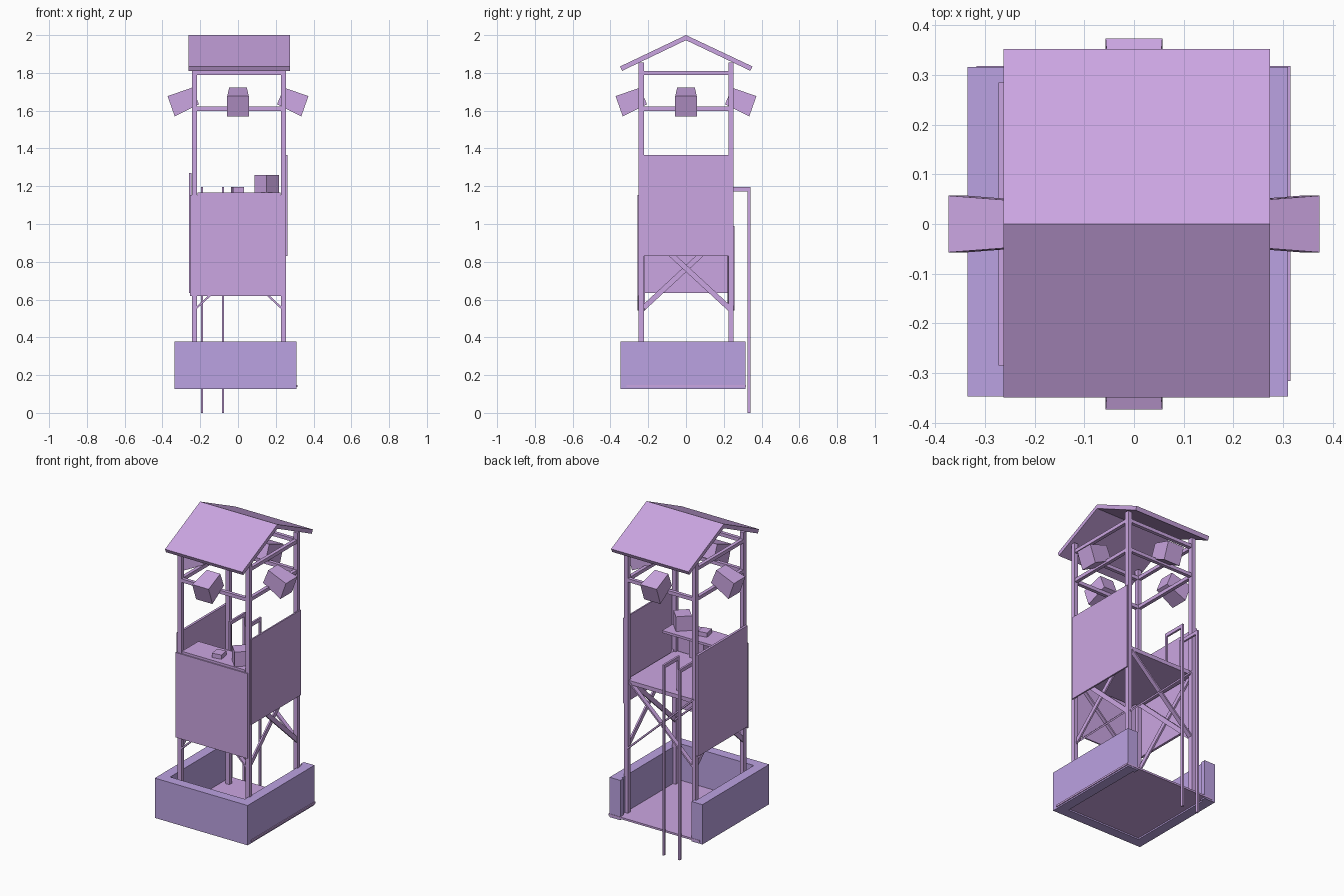
import bpy, bmesh
from math import radians
from mathutils import Vector, Matrix

if "Cube" in bpy.data.objects:
    bpy.data.objects.remove(bpy.data.objects["Cube"])


def material(name, rgb):
    m = bpy.data.materials.new(name)
    m.diffuse_color = (*rgb, 1)
    m.use_nodes = True
    m.node_tree.nodes["Principled BSDF"].inputs["Base Color"].default_value = m.diffuse_color
    return m


LILAC = material("lilac", (0.60, 0.38, 0.76))
VIOLET = material("violet", (0.50, 0.36, 0.76))


def finish(name, bm, mat=LILAC):
    bmesh.ops.recalc_face_normals(bm, faces=bm.faces)
    me = bpy.data.meshes.new(name)
    bm.to_mesh(me)
    bm.free()
    me.materials.append(mat)
    ob = bpy.data.objects.new(name, me)
    bpy.context.collection.objects.link(ob)
    return ob


def box(name, x, y, z, turn=0, mat=LILAC):
    """Box from (min, max) ranges, optionally turned about its own vertical axis."""
    bm = bmesh.new()
    size = [r[1] - r[0] for r in (x, y, z)]
    mid = Vector([(r[0] + r[1]) / 2 for r in (x, y, z)])
    mtx = Matrix.Translation(mid) @ Matrix.Rotation(radians(turn), 4, 'Z') @ Matrix.Diagonal((*size, 1))
    bmesh.ops.create_cube(bm, size=1, matrix=mtx)
    return finish(name, bm, mat)


def bar(name, p, q, w, d):
    """Rectangular bar between two points."""
    p, q = Vector(p), Vector(q)
    v = q - p
    bm = bmesh.new()
    mtx = (Matrix.Translation((p + q) / 2) @ v.to_track_quat('Z', 'Y').to_matrix().to_4x4()
           @ Matrix.Diagonal((w, d, v.length, 1)))
    bmesh.ops.create_cube(bm, size=1, matrix=mtx)
    return finish(name, bm)


def prism(name, points, offset, mat=LILAC):
    """Extrude a flat outline along an offset."""
    bm = bmesh.new()
    face = bm.faces.new([bm.verts.new(p) for p in points])
    ext = bmesh.ops.extrude_face_region(bm, geom=[face])
    bmesh.ops.translate(bm, vec=offset, verts=[g for g in ext["geom"] if isinstance(g, bmesh.types.BMVert)])
    return finish(name, bm, mat)


# base floor and low surrounding wall, open at the back
box("base_floor", (-0.317, 0.315), (-0.316, 0.318), (0.136, 0.148))
outline = [(-0.335, -0.347), (0.31, -0.347), (0.31, 0.316), (0.235, 0.316), (0.235, 0.285), (0.247, 0.285),
           (0.247, -0.285), (-0.272, -0.285), (-0.272, 0.285), (-0.26, 0.285), (-0.26, 0.316), (-0.335, 0.316)]
prism("base_wall", [(x, y, 0.127) for x, y in outline], (0, 0, 0.25), VIOLET)

# corner posts
XS, YS = (-0.231, 0.241), (-0.237, 0.239)
for x in XS:
    for y in YS:
        box("corner_post", (x - 0.0135, x + 0.0135), (y - 0.0135, y + 0.0135), (0.14, 1.855))

# horizontal beams and crossed braces on every side
for z in (1.80, 1.61):
    for y in YS:
        bar("cross_beam", (XS[0], y, z), (XS[1], y, z), 0.022, 0.022)
    for x in XS:
        bar("side_beam", (x, YS[0], z), (x, YS[1], z), 0.022, 0.022)
LOW, HIGH = 0.545, 0.985
for a, b, off in ((LOW, HIGH, -0.005), (HIGH, LOW, 0.005)):
    for y in YS:
        bar("brace", (XS[0], y + off, a), (XS[1], y + off, b), 0.028, 0.01)
    for x in XS:
        bar("side_brace", (x + off, YS[0], a), (x + off, YS[1], b), 0.01, 0.028)

# lookout deck and screening panels
box("deck", (-0.235, 0.245), (-0.24, 0.243), (0.955, 0.98))
box("front_panel", (-0.255, 0.246), (-0.257, -0.248), (0.62, 1.153))
box("left_panel", (-0.26, -0.245), (-0.238, 0.25), (0.635, 1.27))
box("right_panel", (0.253, 0.262), (-0.238, 0.25), (0.83, 1.365))

# desk with items
box("desk_top", (-0.215, 0.225), (-0.25, -0.085), (1.153, 1.168))
box("desk_drawer", (-0.05, 0.05), (-0.22, -0.10), (1.04, 1.153))
box("desk_crate", (0.106, 0.198), (-0.23, -0.138), (1.168, 1.26), turn=44)
box("desk_radio", (-0.032, 0.027), (-0.215, -0.15), (1.168, 1.195), turn=10)

# ladder rails hooked over onto the deck
for x in (-0.19, -0.08):
    xr = (x - 0.006, x + 0.006)
    box("ladder_rail", xr, (0.325, 0.341), (0, 1.195))
    box("ladder_handle", xr, (0.185, 0.341), (1.173, 1.195))
    box("ladder_inner_leg", xr, (0.185, 0.20), (0.97, 1.195))

# four floodlights: tapered boxes tilted downwards
for i, side in enumerate(("right", "back", "left", "front")):
    bm = bmesh.new()
    front = [(0.373, 1.677, 0.057), (0.335, 1.57, 0.057)]
    back = [(0.243, 1.722, 0.047), (0.207, 1.634, 0.047)]
    rings = []
    for (r1, z1, w), (r2, z2, _) in (front, back):
        rings.append([bm.verts.new(p) for p in ((r1, -w, z1), (r1, w, z1), (r2, w, z2), (r2, -w, z2))])
    for ring in rings:
        bm.faces.new(ring)
    for k in range(4):
        n = (k + 1) % 4
        bm.faces.new((rings[0][k], rings[0][n], rings[1][n], rings[1][k]))
    bmesh.ops.rotate(bm, verts=bm.verts, matrix=Matrix.Rotation(radians(90 * i), 3, 'Z'))
    finish(side + "_floodlight", bm)

# gable roof
gable = [(-0.349, 1.834), (0, 2.0), (0.352, 1.834), (0.341, 1.811), (0, 1.973), (-0.338, 1.811)]
prism("roof", [(-0.263, y, z) for y, z in gable], (0.537, 0, 0))
